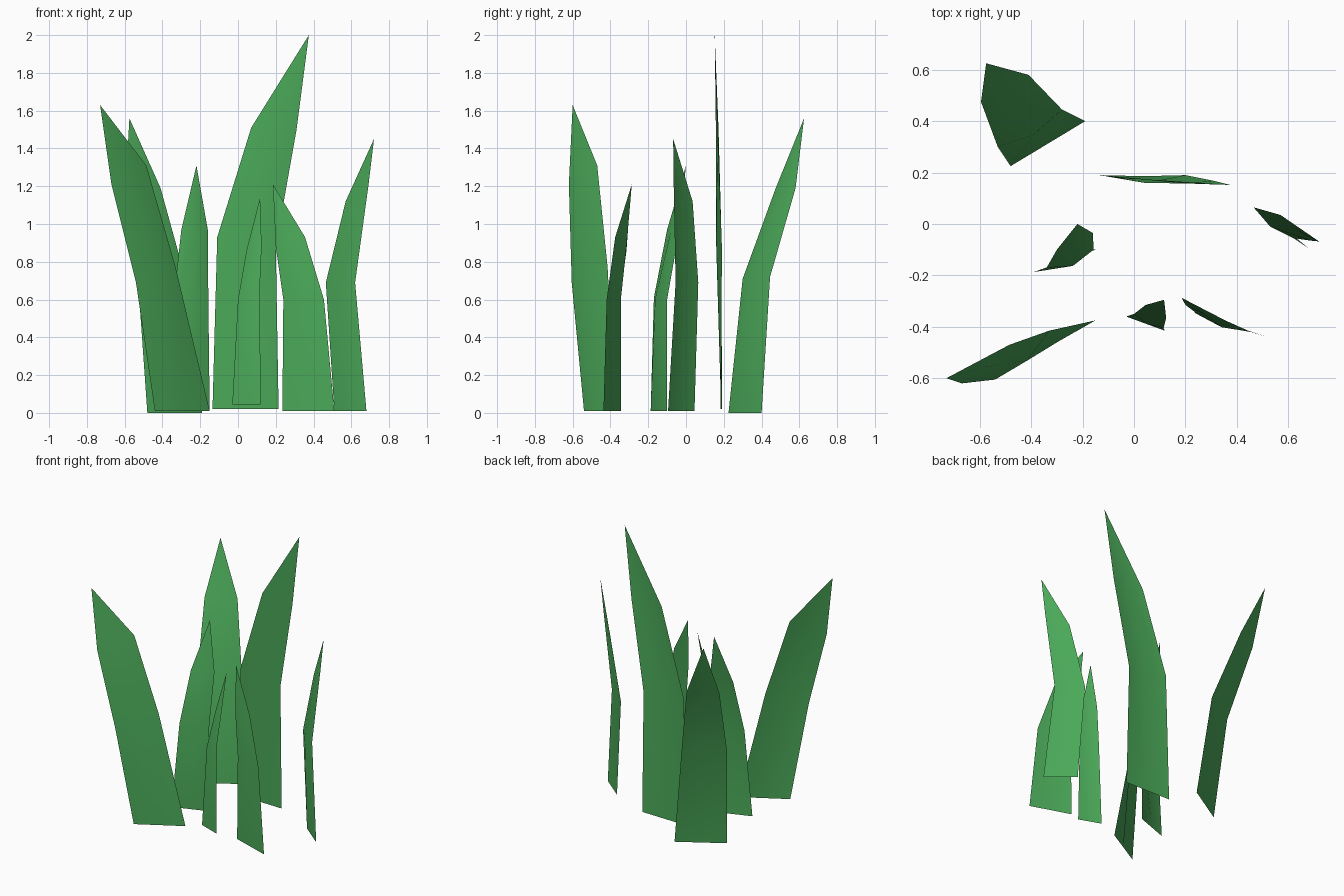
import bpy
from mathutils import Vector

green = bpy.data.materials.new("grass_green")
green.diffuse_color = (0.07, 0.40, 0.10, 1)


def blade(name, base, mid, upper, tip, sag=0.03):
    """Leaf blade: each row is a (left, right) pair; a centre column is folded forward."""
    verts = []
    for (left, right), depth in zip((base, mid, upper), (0, sag, sag * 0.4)):
        a, b = Vector(left), Vector(right)
        side = (b - a).normalized()
        fold = Vector((side.y, -side.x, 0)) * depth
        verts += [a, (a + b) / 2 + fold, b]
    verts.append(Vector(tip))
    faces = []
    for r in (0, 3):
        for i in (r, r + 1):
            faces.append((i, i + 1, i + 4, i + 3))
    faces += [(6, 7, 9), (7, 8, 9)]
    mesh = bpy.data.meshes.new(name)
    mesh.from_pydata(verts, [], faces)
    mesh.materials.append(green)
    mesh.shade_smooth()
    obj = bpy.data.objects.new(name, mesh)
    bpy.context.collection.objects.link(obj)


# Front left, leaning outward
blade("front_left_blade",
      ((-.44, -.54, .01), (-.15, -.375, .01)),
      ((-.54, -.605, .69), (-.33, -.415, .77)),
      ((-.67, -.62, 1.21), (-.485, -.47, 1.31)), (-.73, -.60, 1.63))
# Back left, leaning backward
blade("back_left_blade",
      ((-.48, .225, 0), (-.19, .40, 0)),
      ((-.53, .30, .71), (-.28, .445, .72)),
      ((-.595, .475, 1.19), (-.41, .58, 1.19)), (-.575, .625, 1.56))
# Tallest blade in the middle
blade("tall_centre_blade",
      ((-.135, .19, .02), (.215, .182, .02)),
      ((-.11, .188, .93), (.20, .19, .88)),
      ((.07, .172, 1.51), (.31, .168, 1.50)), (.375, .152, 2.0))
# Right edge
blade("right_blade",
      ((.51, .045, .01), (.68, -.095, .01)),
      ((.465, .065, .69), (.62, -.055, .69)),
      ((.57, .035, 1.12), (.69, -.065, 1.20)), (.72, -.068, 1.45), .02)
# Short blade left of centre
blade("inner_left_blade",
      ((-.39, -.187, .01), (-.15, -.10, .01)),
      ((-.34, -.17, .61), (-.157, -.10, .60)),
      ((-.30, -.10, .97), (-.16, -.035, .97)), (-.22, 0, 1.31))
# Front right, tip bent inward
blade("front_right_blade",
      ((.235, -.345, .01), (.51, -.437, .01)),
      ((.24, -.345, .60), (.455, -.42, .60)),
      ((.20, -.315, .88), (.355, -.375, .93)), (.185, -.287, 1.21), .02)
# Smallest blade at the front
blade("front_small_blade",
      ((-.03, -.36, .045), (.12, -.415, .045)),
      ((0, -.35, .60), (.115, -.405, .65)),
      ((.045, -.315, .86), (.125, -.365, .88)), (.117, -.295, 1.14), .015)
